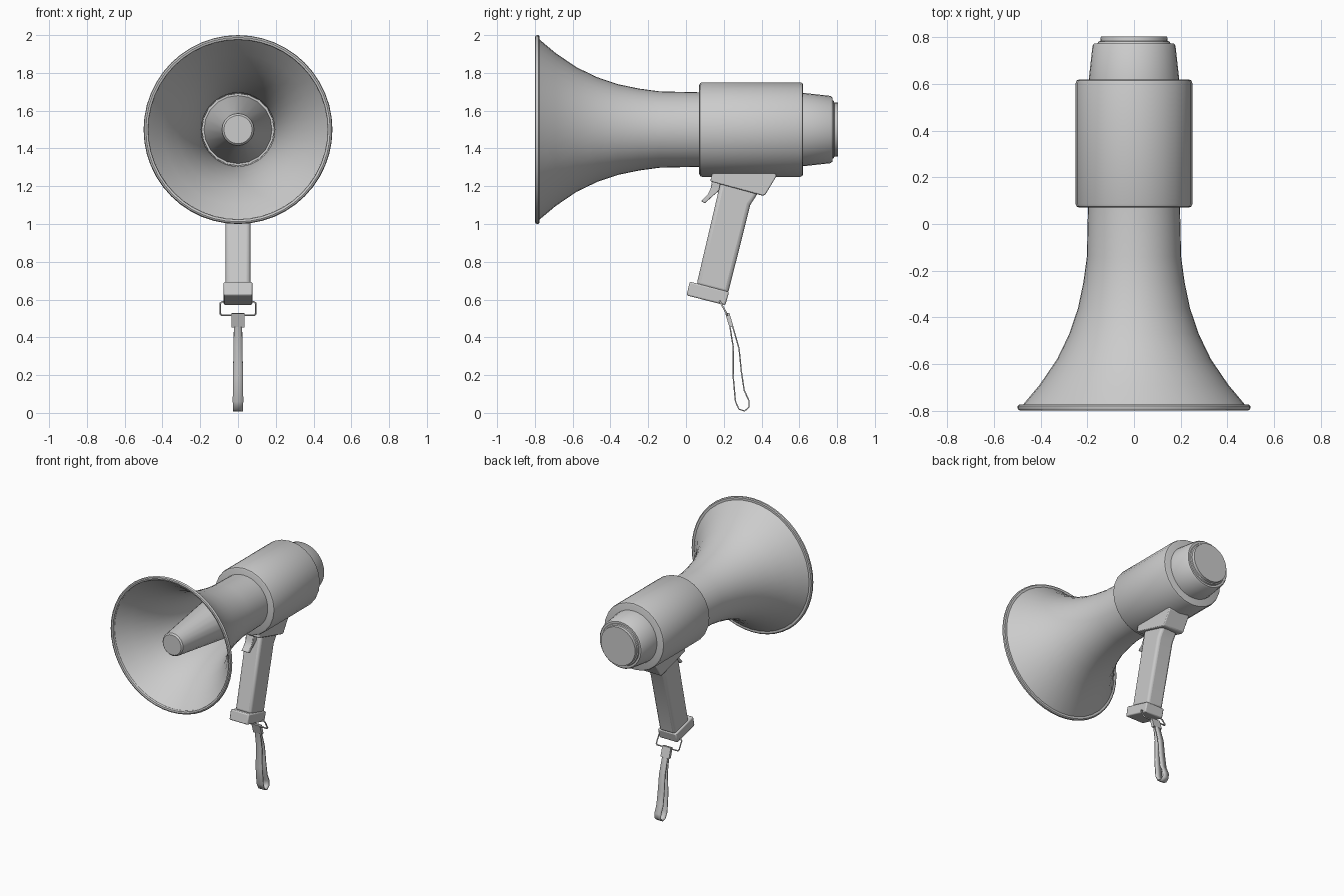
import bpy, bmesh, math

if "Cube" in bpy.data.objects:
    bpy.data.objects.remove(bpy.data.objects["Cube"])

AXIS_Z = 1.5


def finish(name, bm, angle=35, bevel=0, segments=2):
    bmesh.ops.remove_doubles(bm, verts=bm.verts, dist=1e-5)
    bmesh.ops.recalc_face_normals(bm, faces=bm.faces)
    mesh = bpy.data.meshes.new(name)
    bm.to_mesh(mesh)
    bm.free()
    ob = bpy.data.objects.new(name, mesh)
    bpy.context.collection.objects.link(ob)
    if bevel:
        m = ob.modifiers.new("bevel", "BEVEL")
        m.width, m.segments = bevel, segments
        m.limit_method = "ANGLE"
    bpy.ops.object.select_all(action="DESELECT")
    ob.select_set(True)
    bpy.context.view_layer.objects.active = ob
    bpy.ops.object.shade_smooth_by_angle(angle=math.radians(angle))
    return ob


def lathe(name, profile, sides=32, closed=False):
    """Revolve (y, radius) points about the megaphone axis."""
    bm = bmesh.new()
    rings = []
    for y, r in profile:
        rings.append([bm.verts.new((r * math.sin(2 * math.pi * i / sides), y,
                                    AXIS_Z + r * math.cos(2 * math.pi * i / sides)))
                      for i in range(sides)])
    if closed:
        rings.append(rings[0])
    for a, b in zip(rings, rings[1:]):
        for i in range(sides):
            j = (i + 1) % sides
            bm.faces.new((a[i], a[j], b[j], b[i]))
    return finish(name, bm)


def prism(name, outline, half, bevel=0, segments=2):
    """Extrude a (y, z) outline across x."""
    bm = bmesh.new()
    left = [bm.verts.new((-half, y, z)) for y, z in outline]
    right = [bm.verts.new((half, y, z)) for y, z in outline]
    bm.faces.new(left)
    bm.faces.new(right)
    n = len(outline)
    for i in range(n):
        j = (i + 1) % n
        bm.faces.new((left[i], left[j], right[j], right[i]))
    return finish(name, bm, 35, bevel, segments)


# Flared horn: outer skin and a slightly smaller inner skin
flare = [(0.08, 0.197), (-0.14, 0.202), (-0.25, 0.217), (-0.36, 0.24),
         (-0.47, 0.277), (-0.58, 0.33), (-0.69, 0.405), (-0.782, 0.482)]
lathe("horn", flare + [(y, r - 0.007) for y, r in reversed(flare)], 40, True)

# Rolled rim of the horn
lathe("horn_rim", [(-0.775, 0.475), (-0.775, 0.492), (-0.78, 0.499), (-0.788, 0.5),
                   (-0.797, 0.496), (-0.8, 0.488), (-0.797, 0.477), (-0.79, 0.474)], 48, True)

# Central cone with its flange in the throat
lathe("inner_cone", [(-0.78, 0), (-0.78, 0.075), (-0.77, 0.085), (-0.01, 0.18),
                     (-0.01, 0.192), (0.025, 0.192), (0.025, 0)], 20)

# Main housing
lathe("housing", [(0.07, 0), (0.07, 0.235), (0.075, 0.246), (0.085, 0.25),
                  (0.605, 0.25), (0.616, 0.246), (0.62, 0.235), (0.62, 0)], 24)

# Rear cover and end disc
lathe("rear_cover", [(0.61, 0), (0.61, 0.195), (0.63, 0.193), (0.765, 0.178),
                     (0.775, 0.17), (0.775, 0)], 32)
lathe("end_disc", [(0.77, 0), (0.77, 0.158), (0.782, 0.152), (0.785, 0.144),
                   (0.805, 0.142), (0.805, 0)], 32)

# Grip mount, grip, base cap and trigger
prism("grip_mount", [(0.15, 1.30), (0.45, 1.30), (0.48, 1.255), (0.42, 1.155),
                     (0.405, 1.15), (0.13, 1.225), (0.13, 1.235)], 0.085, 0.006)
prism("grip", [(0.185, 1.23), (0.385, 1.17), (0.34, 1.10), (0.222, 0.63),
               (0.055, 0.675)], 0.066, 0.02, 3)
prism("grip_base", [(0.02, 0.695), (0.228, 0.64), (0.208, 0.57), (0.003, 0.622)],
      0.076, 0.008)
prism("trigger", [(0.14, 1.24), (0.13, 1.185), (0.115, 1.155), (0.08, 1.12), (0.1, 1.11),
                  (0.15, 1.155), (0.18, 1.18), (0.18, 1.23)], 0.03, 0.004)

# Wire ring under the grip
curve = bpy.data.curves.new("strap_ring", "CURVE")
curve.dimensions = "3D"
curve.bevel_depth, curve.bevel_resolution = 0.005, 1
spline = curve.splines.new("POLY")
half = [(0.02, 0.175, 0.60), (0.085, 0.18, 0.588), (0.094, 0.185, 0.58),
        (0.094, 0.216, 0.525), (0.086, 0.22, 0.517)]
path = half + [(-x, y, z) for x, y, z in reversed(half)]
spline.points.add(len(path) - 1)
for p, co in zip(spline.points, path):
    p.co = (*co, 1)
spline.use_cyclic_u = True
ring = bpy.data.objects.new("strap_ring", curve)
bpy.context.collection.objects.link(ring)

# Wrist strap: a closed ribbon loop of (y, z, half width)
loop = [(0.215, 0.525, 0.02), (0.232, 0.46, 0.022), (0.25, 0.35, 0.023),
        (0.25, 0.19, 0.027), (0.262, 0.06, 0.028), (0.28, 0.02, 0.026),
        (0.31, 0.01, 0.025), (0.333, 0.03, 0.025), (0.333, 0.065, 0.026),
        (0.308, 0.12, 0.027), (0.293, 0.22, 0.026), (0.281, 0.34, 0.024),
        (0.248, 0.455, 0.022), (0.223, 0.525, 0.02)]
bm = bmesh.new()
rows = [(bm.verts.new((-w, y, z)), bm.verts.new((w, y, z))) for y, z, w in loop]
for a, b in zip(rows, rows[1:] + rows[:1]):
    bm.faces.new((a[0], a[1], b[1], b[0]))
strap = finish("wrist_strap", bm, 40)
solid = strap.modifiers.new("thickness", "SOLIDIFY")
solid.thickness, solid.offset = 0.007, 0

# Sleeve joining the strap to the ring
prism("strap_sleeve", [(0.208, 0.525), (0.23, 0.528), (0.252, 0.455), (0.23, 0.453)], 0.035)
